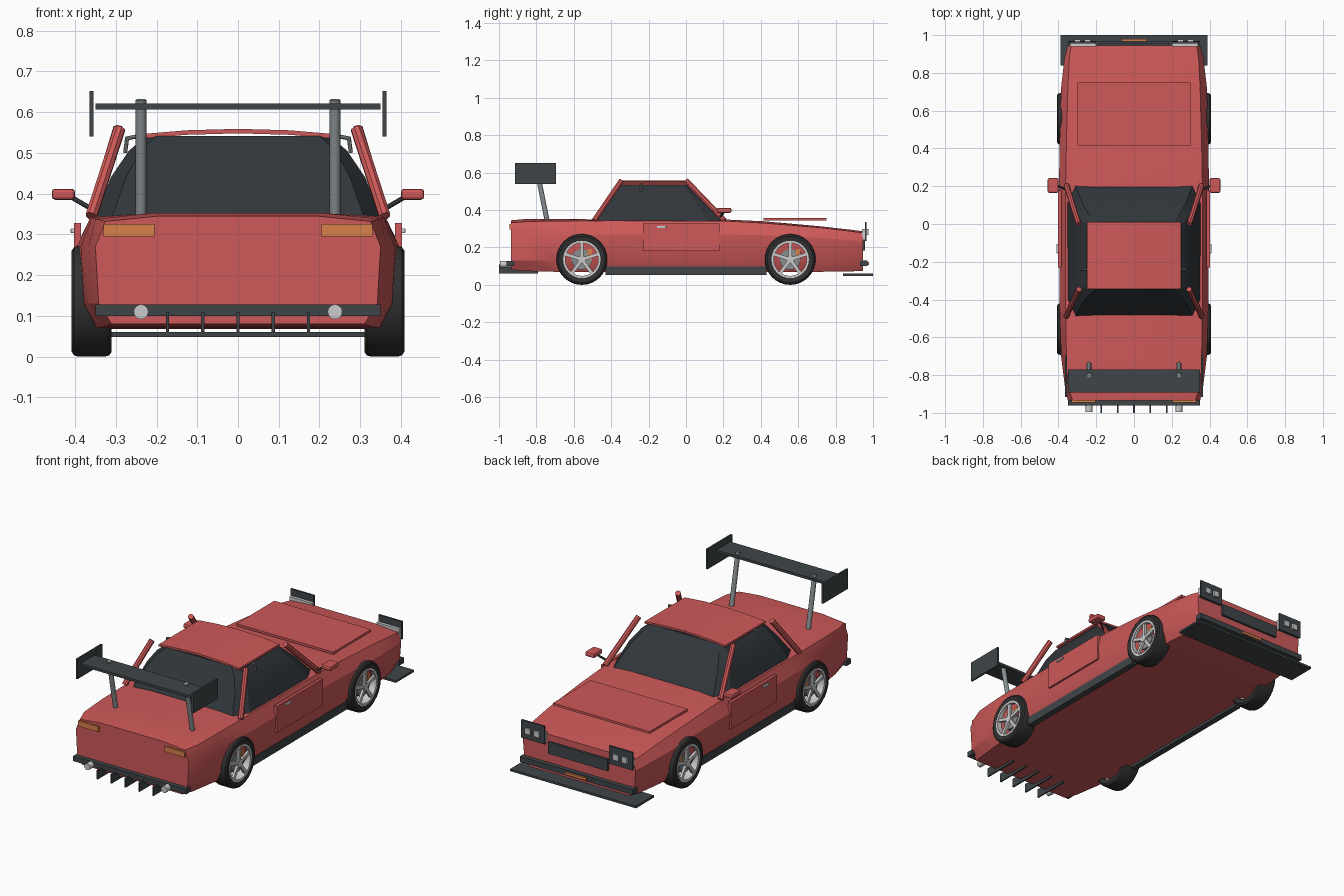
import bpy, bmesh, math
from mathutils import Vector, Matrix

if "Cube" in bpy.data.objects:
    bpy.data.objects.remove(bpy.data.objects["Cube"])


def mat(name, r, g, b):
    m = bpy.data.materials.new(name)
    m.diffuse_color = (r, g, b, 1)
    m.use_nodes = True
    m.node_tree.nodes["Principled BSDF"].inputs["Base Color"].default_value = m.diffuse_color
    return m


RED = mat("red_paint", 0.62, 0.10, 0.10)
DARK = mat("dark_trim", 0.05, 0.06, 0.065)
GLASS = mat("dark_glass", 0.03, 0.037, 0.043)
RUBBER = mat("rubber", 0.03, 0.03, 0.03)
ORANGE = mat("orange_lens", 0.68, 0.22, 0.07)
METAL = mat("light_metal", 0.62, 0.63, 0.64)
STEEL = mat("steel", 0.25, 0.28, 0.29)


def finish(name, bm, material, mirror=False, smooth=0):
    """Turn a bmesh (in world coordinates) into an object."""
    bmesh.ops.recalc_face_normals(bm, faces=bm.faces)
    me = bpy.data.meshes.new(name)
    bm.to_mesh(me)
    bm.free()
    me.materials.append(material)
    ob = bpy.data.objects.new(name, me)
    bpy.context.collection.objects.link(ob)
    if mirror:
        ob.modifiers.new("mirror", 'MIRROR').use_axis[0] = True
    if smooth:
        bpy.ops.object.select_all(action='DESELECT')
        bpy.context.view_layer.objects.active = ob
        ob.select_set(True)
        bpy.ops.object.shade_smooth_by_angle(angle=math.radians(smooth))
    return ob


def box(name, x, y, z, material, mirror=False, bevel=0):
    """Box from (min, max) pairs."""
    bm = bmesh.new()
    lo, hi = Vector((x[0], y[0], z[0])), Vector((x[1], y[1], z[1]))
    m = Matrix.Translation((lo + hi) / 2) @ Matrix.Diagonal((*(hi - lo), 1))
    bmesh.ops.create_cube(bm, size=1, matrix=m)
    if bevel:
        bmesh.ops.bevel(bm, geom=bm.edges[:], offset=bevel, segments=2, profile=0.5, affect='EDGES')
    return finish(name, bm, material, mirror)


def rod(name, a, b, r, material, mirror=True, sides=8):
    """Cylinder between two points."""
    a, b = Vector(a), Vector(b)
    d = b - a
    bm = bmesh.new()
    m = Matrix.Translation((a + b) / 2) @ d.to_track_quat('Z', 'Y').to_matrix().to_4x4()
    bmesh.ops.create_cone(bm, cap_ends=True, segments=sides, radius1=r, radius2=r, depth=d.length, matrix=m)
    return finish(name, bm, material, mirror, 40)


def loft(name, rings, material, smooth=25):
    """Skin a list of closed rings and cap both ends."""
    bm = bmesh.new()
    vs = [[bm.verts.new(p) for p in ring] for ring in rings]
    n = len(rings[0])
    for a, b in zip(vs, vs[1:]):
        for i in range(n):
            j = (i + 1) % n
            bm.faces.new((a[i], a[j], b[j], b[i]))
    bm.faces.new(vs[0])
    bm.faces.new(vs[-1])
    return finish(name, bm, material, False, smooth)


def lathe(name, y, z, profile, material, segs=32):
    """Closed (radius, x) profile turned round the wheel axle."""
    bm = bmesh.new()
    rings = []
    for k in range(segs):
        t = 2 * math.pi * k / segs
        rings.append([bm.verts.new((x, y + r * math.cos(t), z + r * math.sin(t))) for r, x in profile])
    n = len(profile)
    for k in range(segs):
        a, b = rings[k], rings[(k + 1) % segs]
        for i in range(n):
            j = (i + 1) % n
            bm.faces.new((a[i], a[j], b[j], b[i]))
    return finish(name, bm, material, True, 35)


# Body shell: y, top z, shoulder z, widest z, top half width, widest half width, bottom z
stations = [
    (-0.935, 0.345, 0.332, 0.27, 0.325, 0.350, 0.080),
    (-0.86, 0.352, 0.338, 0.27, 0.350, 0.366, 0.074),
    (-0.70, 0.352, 0.342, 0.27, 0.358, 0.386, 0.070),
    (-0.40, 0.350, 0.343, 0.27, 0.362, 0.395, 0.068),
    (0.20, 0.350, 0.342, 0.27, 0.362, 0.397, 0.068),
    (0.42, 0.340, 0.330, 0.265, 0.358, 0.394, 0.068),
    (0.72, 0.313, 0.306, 0.25, 0.350, 0.386, 0.070),
    (0.88, 0.295, 0.287, 0.24, 0.342, 0.368, 0.072),
    (0.945, 0.287, 0.278, 0.23, 0.332, 0.350, 0.075),
]
rings = []
for y, zt, zs, zw, wt, w, zb in stations:
    right = [(wt * 0.6, zt), (wt, zs), (w, zw), (w - 0.008, 0.13), (w - 0.04, zb)]
    rings.append([(x, y, z) for x, z in right] + [(-x, y, z) for x, z in reversed(right)])
loft("body", rings, RED)

# Cabin glass: z, end half width, side half width, rear y, front y, corner length
rings = []
for z, we, ws, yr, yf, c in [(0.34, 0.31, 0.352, -0.49, 0.205, 0.09), (0.44, 0.275, 0.312, -0.42, 0.115, 0.06),
                             (0.505, 0.24, 0.268, -0.375, 0.05, 0.04), (0.542, 0.20, 0.225, -0.345, 0.01, 0.02)]:
    rings.append([(we, yr, z), (ws, yr + c, z), (ws, yf - c, z), (we, yf, z),
                  (-we, yf, z), (-ws, yf - c, z), (-ws, yr + c, z), (-we, yr, z)])
loft("cabin_glass", rings, GLASS, 20)

# Crowned roof panel
xs = [-0.25, -0.125, 0, 0.125, 0.25]
crown = lambda x: 0.014 * (1 - (x / 0.25) ** 2)
loft("roof", [[(x, y, 0.545 + crown(x)) for x in xs] + [(x, y, 0.534 + crown(x)) for x in reversed(xs)]
              for y in (-0.345, 0.01)], RED)

# Roof pillars and cabin brackets
rod("front_pillar", (0.358, 0.205, 0.345), (0.293, 0.0, 0.558), 0.015, RED)
rod("rear_pillar", (0.360, -0.49, 0.345), (0.291, -0.345, 0.558), 0.015, RED)
rod("cabin_bracket", (0.25, -0.24, 0.54), (0.275, -0.24, 0.535), 0.005, STEEL)
rod("cabin_bracket_drop", (0.272, -0.24, 0.538), (0.277, -0.24, 0.50), 0.005, STEEL)

# Panels and trim
box("bonnet_panel", (-0.30, 0.30), (0.415, 0.75), (0.345, 0.358), RED)
box("door", (0.385, 0.402), (-0.23, 0.178), (0.18, 0.328), RED, True)
box("door_handle", (0.40, 0.411), (-0.155, -0.105), (0.303, 0.315), METAL, True, 0.003)
box("side_skirt", (0.34, 0.374), (-0.43, 0.43), (0.052, 0.098), DARK, True)
rod("mirror_arm", (0.355, 0.18, 0.36), (0.41, 0.205, 0.392), 0.006, DARK)
box("mirror", (0.40, 0.457), (0.165, 0.243), (0.385, 0.412), RED, True, 0.008)

# Nose: splitter, bumper, grille, headlights
box("front_splitter", (-0.39, 0.39), (0.84, 1.0), (0.048, 0.06), DARK)
box("front_bumper", (-0.35, 0.35), (0.93, 0.97), (0.10, 0.13), DARK)
box("front_marker", (-0.065, 0.065), (0.965, 0.979), (0.107, 0.122), ORANGE)
box("grille", (-0.185, 0.185), (0.935, 0.958), (0.185, 0.25), DARK)
box("headlight_housing", (0.20, 0.34), (0.94, 0.956), (0.24, 0.298), METAL, True)
box("headlight_frame", (0.20, 0.345), (0.956, 0.966), (0.235, 0.335), DARK, True)
for i, x in enumerate((0.245, 0.30)):
    box(f"headlight_lens_{i}", (x - 0.016, x + 0.016), (0.96, 0.976), (0.267, 0.299), METAL, True)

# Tail: bumper, lamps, exhausts, diffuser fins
box("rear_bumper", (-0.35, 0.35), (-0.96, -0.92), (0.10, 0.128), DARK)
box("tail_lamp", (0.205, 0.33), (-0.945, -0.92), (0.295, 0.325), ORANGE, True)
rod("exhaust", (0.238, -0.90, 0.11), (0.238, -0.995, 0.11), 0.018, METAL, True, 20)
for i in range(5):
    x = (i - 2) * 0.0865
    box(f"diffuser_fin_{i}", (x - 0.004, x + 0.004), (-1.0, -0.79), (0.06, 0.11), DARK)

# Rear wing
box("wing_blade", (-0.35, 0.35), (-0.893, -0.77), (0.607, 0.621), DARK)
box("wing_endplate", (0.354, 0.364), (-0.915, -0.695), (0.54, 0.652), DARK, True)
rod("wing_strut", (0.238, -0.742, 0.34), (0.238, -0.80, 0.63), 0.013, STEEL, True, 12)

# Wheels
R = 0.136
for label, wy in (("rear", -0.557), ("front", 0.557)):
    lathe(label + "_tyre", wy, R, [(0.098, 0.314), (0.124, 0.310), (0.133, 0.316), (R, 0.328),
                                   (R, 0.392), (0.133, 0.402), (0.124, 0.408), (0.098, 0.404)], RUBBER)
    lathe(label + "_rim", wy, R, [(0.10, 0.33), (0.10, 0.406), (0.088, 0.406), (0.088, 0.33)], METAL)
    rod(label + "_brake_disc", (0.34, wy, R), (0.388, wy, R), 0.055, STEEL, True, 28)
    rod(label + "_hub", (0.33, wy, R), (0.405, wy, R), 0.02, METAL, True, 16)
    box(label + "_caliper", (0.36, 0.392), (wy + 0.03, wy + 0.055), (R + 0.0, R + 0.055), ORANGE, True)
    bm = bmesh.new()
    for k in range(5):
        m = (Matrix.Translation((0.396, wy, R)) @ Matrix.Rotation(k * 2 * math.pi / 5, 4, 'X')
             @ Matrix.Translation((0, 0, 0.053)) @ Matrix.Diagonal((0.013, 0.018, 0.082, 1)))
        bmesh.ops.create_cube(bm, size=1, matrix=m)
    finish(label + "_spokes", bm, METAL, True)
